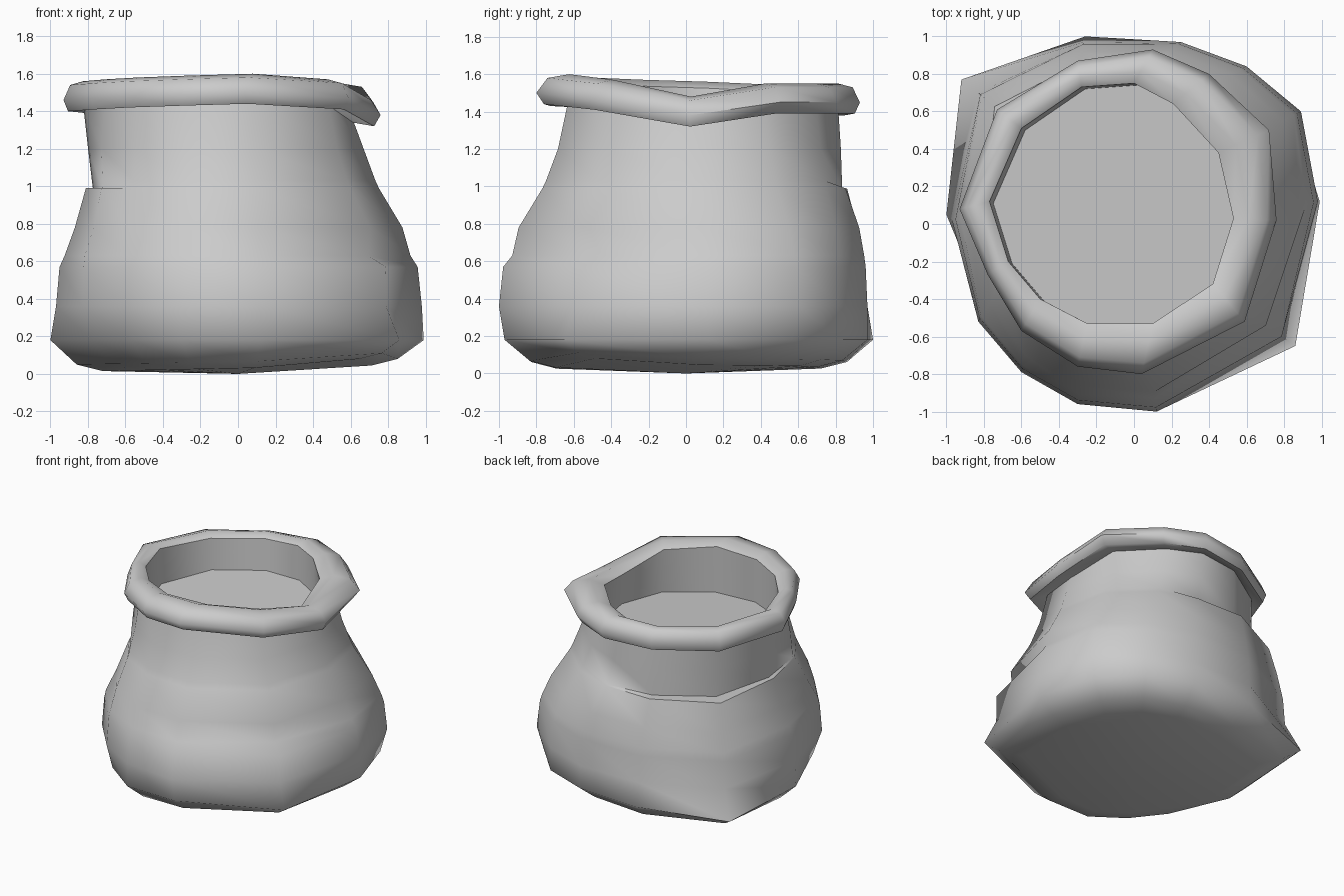
import bpy
import bmesh
from mathutils import Vector

if "Cube" in bpy.data.objects:
    bpy.data.objects.remove(bpy.data.objects["Cube"], do_unlink=True)

GREY = (0.6, 0.6, 0.6, 1)
cloth = bpy.data.materials.new("plain_grey_cloth")
cloth.use_nodes = True
cloth.diffuse_color = GREY
cloth.node_tree.nodes["Principled BSDF"].inputs["Base Color"].default_value = GREY


def outline(points):
    return [Vector(p) for p in points]


# Irregular twelve-sided outlines, all in the same clockwise column order
BELLY = outline([(-.83, .7), (-.27, .97), (.25, .97), (.6, .84), (.89, .6), (.98, .12),
                 (.79, -.6), (.12, -1), (-.3, -.96), (-.6, -.79), (-.83, -.52), (-.97, .02)])
RIM_OUT = outline([(-.73, .61), (-.3, .87), (.1, .93), (.4, .8), (.72, .5), (.76, .02),
                   (.59, -.52), (.04, -.8), (-.3, -.76), (-.6, -.57), (-.78, -.27), (-.93, .08)])
RIM_IN = outline([(-.6, .51), (-.28, .73), (0, .75), (.21, .64), (.45, .38), (.53, .03),
                  (.42, -.32), (.1, -.53), (-.25, -.53), (-.5, -.4), (-.67, -.2), (-.77, .12)])
RIM_SAG = [-.04, -.04, -.03, -.03, -.03, -.1, -.01, .02, .01, 0, -.01, -.02]


def mix(a, b, t):
    return [p.lerp(q, t) for p, q in zip(a, b)]


def at_height(points, z):
    return [p.to_3d() + Vector((0, 0, z)) for p in points]


def sag(ring):
    return [p + Vector((0, 0, s)) for p, s in zip(ring, RIM_SAG)]


NECK = mix(RIM_IN, RIM_OUT, .35)

# Bottom outline with two pinched corners
BASE = [p.copy() for p in BELLY]
for column, corner in {0: (-.92, .77), 1: (-.26, 1), 4: (.85, .57), 5: (.99, .12), 6: (.86, -.65),
                       7: (.12, -.97), 9: (-.57, -.76), 10: (-.78, -.48), 11: (-1, .05)}.items():
    BASE[column] = Vector(corner)


def push(ring, weights, drop=0):
    """Move chosen columns of a ring in or out, and down, to form a crease."""
    for column, amount in weights.items():
        p = ring[column]
        ring[column] = p + Vector((p.x, p.y, 0)).normalized() * amount - Vector((0, 0, drop))
    return ring


def loft(name, rings, bottom=None, cap_top=False, closed=False):
    """Skin a stack of rings into one smooth object."""
    bm = bmesh.new()
    loops = [[bm.verts.new(p) for p in ring] for ring in rings]
    pairs = list(zip(loops, loops[1:]))
    if closed:
        pairs.append((loops[-1], loops[0]))
    n = len(loops[0])
    for low, high in pairs:
        for i in range(n):
            j = (i + 1) % n
            bm.faces.new((low[i], high[i], high[j], low[j]))
    if bottom is not None:
        tip = bm.verts.new(bottom)
        for i in range(n):
            bm.faces.new((tip, loops[0][i], loops[0][(i + 1) % n]))
    if cap_top:
        bm.faces.new(reversed(loops[-1]))
    mesh = bpy.data.meshes.new(name)
    bm.to_mesh(mesh)
    bm.free()
    mesh.materials.append(cloth)
    obj = bpy.data.objects.new(name, mesh)
    bpy.context.collection.objects.link(obj)
    bpy.ops.object.select_all(action="DESELECT")
    obj.select_set(True)
    bpy.context.view_layer.objects.active = obj
    bpy.ops.object.shade_smooth_by_angle(angle=1.15)


def underside(scale, z, corner_heights):
    ring = [Vector((p.x * scale, p.y * scale, z + .015 * p.x)) for p in BASE]
    for corner, height in corner_heights.items():
        ring[corner] = (BASE[corner] * (scale + .03)).to_3d() + Vector((0, 0, height))
    return ring


def body_ring(z, t):
    return at_height(mix(BELLY, NECK, t), z)


# Sack body: underside, belly, shoulder and neck
base = at_height(BASE, .18)
base[0].z = .15
body = [
    underside(.72, .03, {0: .035, 6: .08}),
    underside(.86, .065, {0: .08, 6: .11}),
    base,
    body_ring(.36, 0),
    push(body_ring(.57, .06), {6: .02, 11: -.01}),
    # front fold
    push(body_ring(.63, .11), {5: -.02, 6: -.075, 7: -.03, 8: -.015, 11: -.03}),
    push(body_ring(.78, .28), {0: .01, 10: -.03, 11: -.06}),
    # back fold: a lip overhanging a tuck
    push(body_ring(.99, .62), {0: .035, 1: .01, 2: -.02, 10: -.03, 11: -.07}),
    push(body_ring(1.03, .67), {0: -.07, 1: -.05, 2: -.03, 10: -.03, 11: -.1}, drop=.04),
    push(body_ring(1.2, .84), {0: -.04, 1: -.02, 2: -.01, 11: -.05}),
    sag(body_ring(1.46, 1)),
]
loft("sack_body", body, bottom=(0, 0, 0))

# Rolled rim: one cross-section swept round the sagging mouth
SECTION = [(.35, 1.44), (.85, 1.42), (1, 1.48), (.78, 1.56), (.35, 1.58), (0, 1.545)]
rim = [sag(at_height(mix(RIM_IN, RIM_OUT, t), z)) for t, z in SECTION]
loft("rolled_rim", rim, closed=True)

# Inner lining, turned inward, and the slightly tilted surface inside the mouth
floor = [Vector((p.x + .02, p.y - .01, 1.22 + .04 * (p.y - p.x))) for p in RIM_IN]
loft("inner_lining", [rim[-1], floor], cap_top=True)
